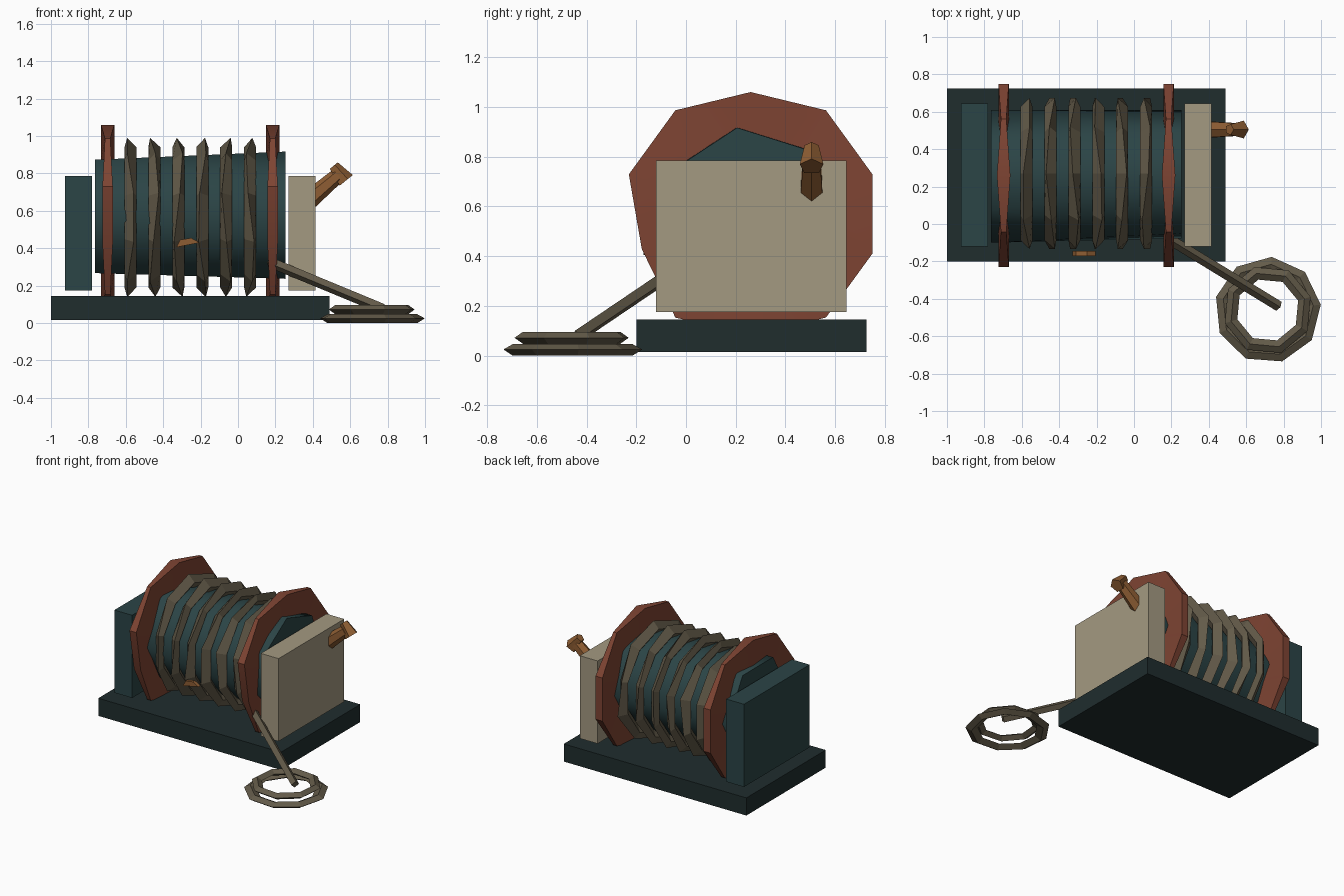
import bpy, bmesh, math
from mathutils import Vector, Matrix

if "Cube" in bpy.data.objects:
    bpy.data.objects.remove(bpy.data.objects["Cube"])


def material(name, rgb):
    m = bpy.data.materials.new(name)
    m.use_nodes = True
    m.diffuse_color = (*rgb, 1)
    m.node_tree.nodes["Principled BSDF"].inputs["Base Color"].default_value = (*rgb, 1)
    return m


DARK = material("dark slate", (0.014, 0.026, 0.027))
TEAL = material("teal paint", (0.024, 0.058, 0.061))
RED = material("rust red", (0.21, 0.058, 0.033))
ROPE = material("rope brown", (0.125, 0.104, 0.067))
BEIGE = material("beige metal", (0.37, 0.32, 0.22))
ORANGE = material("orange brass", (0.27, 0.11, 0.033))


def finish(name, bm, mat, smooth=None):
    bmesh.ops.recalc_face_normals(bm, faces=bm.faces)
    me = bpy.data.meshes.new(name)
    bm.to_mesh(me)
    bm.free()
    me.materials.append(mat)
    ob = bpy.data.objects.new(name, me)
    bpy.context.collection.objects.link(ob)
    if smooth:
        bpy.ops.object.select_all(action="DESELECT")
        ob.select_set(True)
        bpy.context.view_layer.objects.active = ob
        bpy.ops.object.shade_smooth_by_angle(angle=math.radians(smooth))
    return ob


def box(name, lo, hi, mat):
    lo, hi = Vector(lo), Vector(hi)
    bm = bmesh.new()
    bmesh.ops.create_cube(bm, size=1)
    for v in bm.verts:
        v.co = (lo + hi) / 2 + v.co * (hi - lo)
    finish(name, bm, mat)


def ring(name, centre, axis, n, section, mat, phase=0.0, smooth=None):
    """Closed ring; section(angle) gives (radius, offset along the axis) points."""
    bm = bmesh.new()
    loops = []
    for i in range(n):
        a = phase + math.tau * i / n
        c, s = math.cos(a), math.sin(a)
        pts = [(w, r * c, r * s) if axis == "X" else (r * c, r * s, w) for r, w in section(a)]
        loops.append([bm.verts.new(Vector(centre) + Vector(p)) for p in pts])
    k = len(loops[0])
    for i in range(n):
        p, q = loops[i], loops[(i + 1) % n]
        for j in range(k):
            bm.faces.new((p[j], p[(j + 1) % k], q[(j + 1) % k], q[j]))
    return finish(name, bm, mat, smooth)


def rod(name, start, end, r1, r2, sides, mat):
    start, end = Vector(start), Vector(end)
    d = end - start
    bm = bmesh.new()
    turn = Matrix.Translation((start + end) / 2) @ d.to_track_quat("Z", "Y").to_matrix().to_4x4()
    bmesh.ops.create_cone(bm, cap_ends=True, segments=sides, radius1=r1, radius2=r2,
                          depth=d.length, matrix=turn)
    finish(name, bm, mat)


# Base and the two end plates
box("base", (-1, -0.2, 0.015), (0.49, 0.725, 0.145), DARK)
box("right_end_plate", (-0.925, -0.12, 0.175), (-0.78, 0.645, 0.785), TEAL)
box("left_end_plate", (0.27, -0.12, 0.175), (0.415, 0.645, 0.785), BEIGE)

# Drum: six-sided at one end, seven-sided at the other
bm = bmesh.new()
for x, n, phase in ((-0.765, 6, 0), (0.255, 7, 98)):
    for i in range(n):
        a = math.radians(phase) + math.tau * i / n
        bm.verts.new((x, 0.255 + 0.355 * math.cos(a), 0.57 + 0.35 * math.sin(a)))
bmesh.ops.convex_hull(bm, input=bm.verts)
finish("drum", bm, TEAL, 60)


# Flanges, thicker at the four quarters
def flange(a):
    w = 0.024 + 0.012 * math.cos(4 * a)
    r = 0.48 if math.radians(185) < a < math.radians(210) else 0.515
    r = 0.46 if r == 0.48 else 0.49 if abs(math.sin(a)) > 0.9 else r
    return [(0.3, -w), (r, -w), (r, w), (0.3, w)]


for side, x in (("right", -0.697), ("left", 0.185)):
    ring(side + "_flange", (x, 0.26, 0.57), "X", 10, flange, RED, math.radians(18), 30)

# Rope wraps around the drum, each with a wandering outer ridge
for i in range(6):
    def wrap(a, i=i):
        ridge = 0.024 * math.sin(2.5 * a + i)
        return [(0.33, 0), (0.375, 0.032), (0.425, ridge), (0.375, -0.032)]
    ring(f"rope_wrap_{i + 1}", (-0.575 + 0.128 * i, 0.27, 0.565), "X", 10, wrap, ROPE,
         math.radians(18))

# Loose rope end and the two coils on the ground
rod("rope_tail", (0.17, -0.07, 0.325), (0.775, -0.44, 0.075), 0.028, 0.028, 4, ROPE)
ring("ground_coil_lower", (0.715, -0.46, 0.025), "Z", 9,
     lambda a: [(0.2, 0), (0.245, 0.022), (0.285, 0), (0.245, -0.025)], ROPE, 0.1)
ring("ground_coil_upper", (0.715, -0.46, 0.072), "Z", 8,
     lambda a: [(0.17, 0), (0.205, 0.024), (0.24, 0), (0.205, -0.024)], ROPE, 0.3)

# Crank arm and its knob
rod("crank_arm", (0.37, 0.505, 0.65), (0.535, 0.505, 0.79), 0.052, 0.04, 6, ORANGE)
rod("crank_knob", (0.51, 0.505, 0.84), (0.575, 0.505, 0.76), 0.03, 0.05, 5, ORANGE)

# Small clip on the front of the wraps
bm = bmesh.new()
for x, z in ((-0.33, 0.405), (-0.31, 0.445), (-0.25, 0.455), (-0.205, 0.43)):
    for y in (-0.17, -0.145):
        bm.verts.new((x, y, z))
bmesh.ops.convex_hull(bm, input=bm.verts)
finish("rope_clip", bm, ORANGE)
